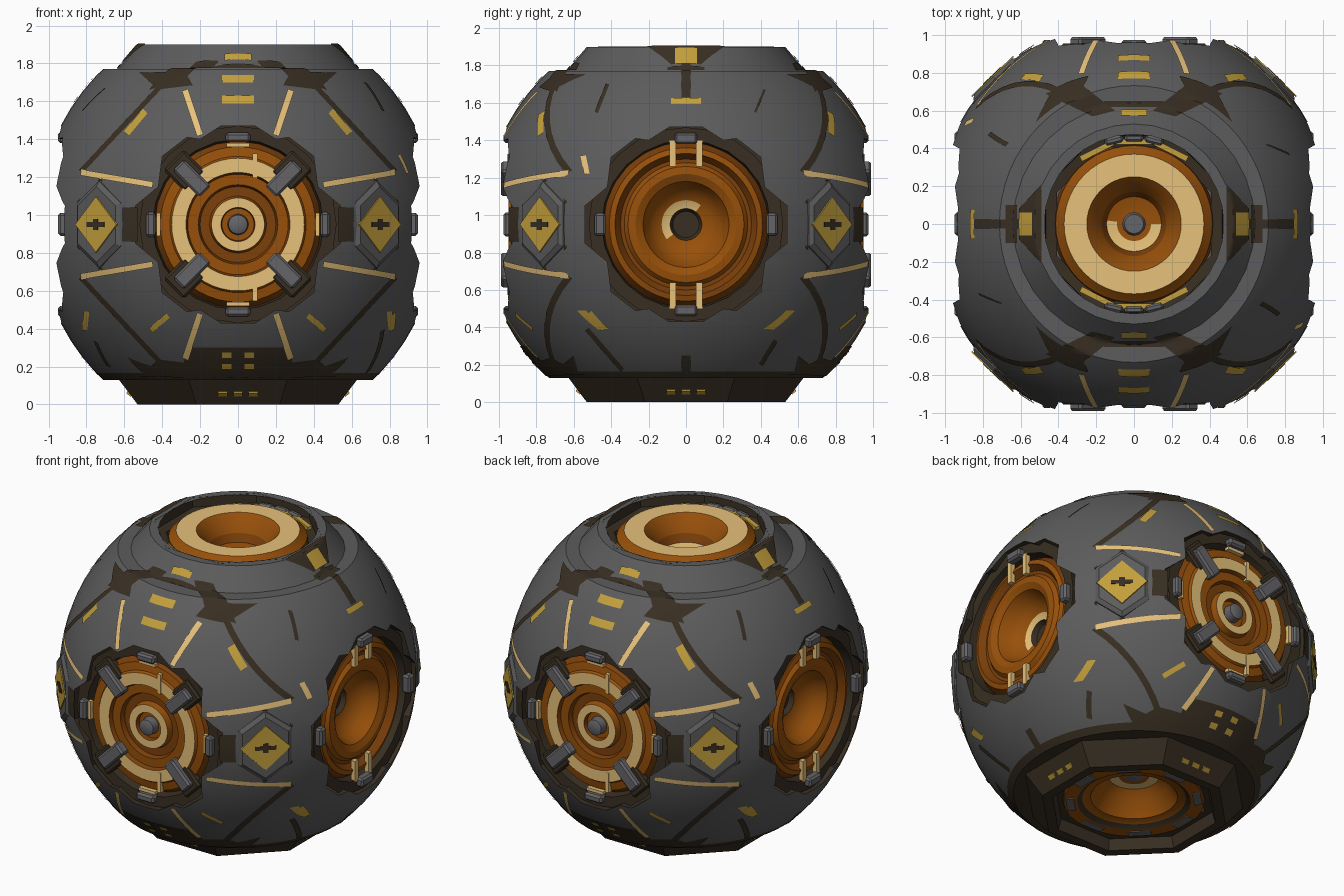
import bpy, bmesh, math
from math import sin, cos, pi, sqrt, radians
from mathutils import Matrix, Vector

if "Cube" in bpy.data.objects:
    bpy.data.objects.remove(bpy.data.objects["Cube"])

RADII = Vector((1.06, 1.09, 1.11))   # shell half-axes
MID = Vector((0, 0, 0.95))           # shell centre
made = []


def material(name, *rgb):
    m = bpy.data.materials.new(name)
    m.use_nodes = True
    m.diffuse_color = (*rgb, 1)
    m.node_tree.nodes["Principled BSDF"].inputs["Base Color"].default_value = (*rgb, 1)
    return m


GREY = material("shell grey", 0.107, 0.107, 0.109)
DARK = material("dark brown", 0.04, 0.028, 0.016)
ORANGE = material("burnt orange", 0.31, 0.08, 0.003)
RUST = material("deep rust", 0.2, 0.05, 0.003)
TAN = material("pale tan", 0.82, 0.55, 0.2)
GOLD = material("gold yellow", 0.55, 0.35, 0.045)
STEEL = material("steel grey", 0.13, 0.13, 0.14)


def frame(*d, out=0.0):
    """Matrix whose local z points out of the shell along d."""
    z = Vector(d).normalized()
    up = Vector((0, 1, 0)) if abs(z.z) > 0.9 else Vector((0, 0, 1))
    x = up.cross(z)
    m = Matrix((x, z.cross(x), z)).transposed().to_4x4()
    m.translation = MID + z * out
    return m


def add(name, verts, faces, mats, idx=None, m=Matrix()):
    me = bpy.data.meshes.new(name)
    me.from_pydata([m @ Vector(v) for v in verts], [], faces)
    for mat in mats:
        me.materials.append(mat)
    if idx:
        me.polygons.foreach_set("material_index", idx)
    ob = bpy.data.objects.new(name, me)
    bpy.context.collection.objects.link(ob)
    made.append(ob)
    return ob


def lathe(name, m, profile, colours, segs=48, start=0.0, sx=1.0, arc=None):
    """Turn a (radius, height) profile about local z; one colour per band.
    With arc, inner tan bands turn orange outside that span of degrees."""
    verts = [(r * cos(start + 2 * pi * i / segs) * sx, r * sin(start + 2 * pi * i / segs), h)
             for r, h in profile for i in range(segs)]
    mats = list(dict.fromkeys(colours))
    faces, idx = [], []
    for k, c in enumerate(colours):
        for i in range(segs):
            j = (i + 1) % segs
            faces.append((k * segs + i, k * segs + j, (k + 1) * segs + j, (k + 1) * segs + i))
            swap = arc and c == TAN and profile[k][0] < 0.2 and not arc[0] <= 360 * i / segs <= arc[1]
            idx.append(mats.index(ORANGE if swap else c))
    if profile[-1][0] < 0.3:              # close the outer end
        n = len(colours) * segs
        faces.append(tuple(range(n, n + segs)))
        idx.append(mats.index(colours[-1]))
    add(name, verts, faces, mats, idx, m)


def box(name, m, mat, centre, size, turn=0.0, tilt=0.0):
    bm = bmesh.new()
    bmesh.ops.create_cube(bm, size=1)
    bmesh.ops.scale(bm, vec=size, verts=bm.verts)
    if min(size) > 0.03:
        bmesh.ops.bevel(bm, geom=bm.edges[:], offset=0.012, segments=1, affect='EDGES')
    place = m @ Matrix.Rotation(turn, 4, 'Z') @ Matrix.Translation(centre) @ Matrix.Rotation(tilt, 4, 'X')
    bm.verts.index_update()
    add(name, [v.co.copy() for v in bm.verts], [[v.index for v in f.verts] for f in bm.faces], [mat], m=place)
    bm.free()


def patches(name, m, mat, quads, lift=0.006, n=7, collar=False):
    """Thin painted areas draped on the shell (and top collar), given as (u, v) quads."""
    rx, ry, rz = (abs(c.dot(RADII)) for c in m.to_3x3().col)
    verts, faces = [], []
    for q in quads:
        a, b, c, d = (Vector(p) for p in q)
        if (b - a).cross(d - a) < 0:
            b, d = d, b
        o = len(verts)
        for i in range(n + 1):
            for j in range(n + 1):
                p = a.lerp(b, i / n).lerp(d.lerp(c, i / n), j / n)
                w = rz * sqrt(max(1 - (p.x / rx) ** 2 - (p.y / ry) ** 2, 0))
                if collar:
                    w = min(w, max(0.82, 0.95 - 1.18 * (p.length - 0.53)), 0.95)
                verts.append((p.x, p.y, w + lift))
        faces += [(o + i * (n + 1) + j, o + (i + 1) * (n + 1) + j, o + (i + 1) * (n + 1) + j + 1,
                   o + i * (n + 1) + j + 1) for i in range(n) for j in range(n)]
    add(name, verts, faces, [mat], m=m)


def strip(p, q, w):
    p, q = Vector(p), Vector(q)
    s = (q - p).normalized().orthogonal() * w / 2
    return [p + s, p - s, q - s, q + s]


def mirrored(quads, sv=(1,)):
    return [[(p[0] * a, p[1] * b) for p in q] for q in quads for a in (1, -1) for b in sv]


FRONTS = [frame(0, -1, 0), frame(0, 1, 0)]
FRONT_PORTS = [frame(0, -1, 0, out=0.025), frame(0, 1, 0, out=0.025)]
SIDES = [frame(1, 0, 0), frame(-1, 0, 0)]
TOP, BOTTOM = frame(0, 0, 1), frame(0, 0, -1)

# Shell: clipped ball with six port wells
bm = bmesh.new()
bmesh.ops.create_uvsphere(bm, u_segments=64, v_segments=32, radius=1)
bmesh.ops.scale(bm, vec=RADII, verts=bm.verts)
for h in (0.82, -0.82):
    cut = bmesh.ops.bisect_plane(bm, geom=bm.verts[:] + bm.edges[:] + bm.faces[:],
                                 plane_co=(0, 0, h), plane_no=(0, 0, h), clear_outer=True)
    bmesh.ops.contextual_create(bm, geom=[e for e in cut['geom_cut'] if isinstance(e, bmesh.types.BMEdge)])
bm.verts.index_update()
shell = add("shell", [v.co.copy() for v in bm.verts], [[v.index for v in f.verts] for f in bm.faces],
            [GREY, DARK], m=Matrix.Translation(MID))
bm.free()

quarter = [(.54, .1), (.42, .2), (.4, .36), (.27, .46), (.2, .45), (.09, .52)]
notched = [(x * a, y * b) for a, b, o in ((1, 1, 1), (-1, 1, -1), (-1, -1, 1), (1, -1, -1)) for x, y in quarter[::o]]
octagon = [(.51 * cos(pi / 8 + i * pi / 4), .51 * sin(pi / 8 + i * pi / 4)) for i in range(8)]
cutters = []
for m, outline in [(f, notched) for f in FRONTS + SIDES] + [(TOP, octagon), (BOTTOM, octagon)]:
    n = len(outline)
    verts = [(x, y, h) for h in (0.6, 1.3) for x, y in outline]
    faces = [tuple(range(n))[::-1], tuple(range(n, 2 * n))]
    faces += [(i, (i + 1) % n, n + (i + 1) % n, n + i) for i in range(n)]
    c = add("port_cutter", verts, faces, [DARK], m=m)
    c.hide_render = True
    cutters.append(c)
    mod = shell.modifiers.new("port", 'BOOLEAN')
    mod.object, mod.operation, mod.solver = c, 'DIFFERENCE', 'EXACT'
deps = bpy.context.evaluated_depsgraph_get()
cut_mesh = bpy.data.meshes.new_from_object(shell.evaluated_get(deps))
shell.modifiers.clear()
shell.data = cut_mesh
cut_mesh.materials.clear()
cut_mesh.materials.append(GREY)
cut_mesh.materials.append(DARK)
for f in cut_mesh.polygons:               # well walls and the underside are dark
    out = f.center - MID
    f.material_index = int(f.normal.dot(out.normalized()) < 0.7 or f.center.z < 0.19 or
                           (out.length < 0.85 and f.normal.z < 0.9))
for c in cutters:
    made.remove(c)
    bpy.data.objects.remove(c)

# Collars above and below
lathe("top_collar", TOP, [(.64, .78), (.64, .82), (.53, .95), (.475, .95)], [GREY] * 3, 32)
lathe("top_rim", TOP, [(.51, .951), (.505, .89), (.44, .88), (.44, .7)], [DARK] * 3, 8, pi / 8)
lathe("bottom_collar", BOTTOM, [(.68, .74), (.68, .82), (.574, .95), (.51, .95), (.49, .88), (.44, .88), (.44, .7)],
      [DARK] * 6, 8, pi / 8)

# Front and back ports: stepped target discs with struts
for m in FRONT_PORTS:
    lathe("front_port_frame", m, [(.52, .91), (.45, .91), (.43, .8)], [DARK, DARK], 24)
    lathe("front_port_disc", m,
          [(.44, .85), (.41, .9), (.36, .91), (.35, .925), (.275, .925), (.265, .9), (.21, .9), (.2, .87), (.15, .87),
           (.14, .91), (.09, .91), (.085, .88), (.055, .88), (.05, .93), (.03, .94)],
          [RUST, ORANGE, ORANGE, TAN, RUST, ORANGE, RUST, RUST, ORANGE, TAN, RUST, ORANGE, STEEL, STEEL])
    for k in range(4):
        box("front_strut_base", m, DARK, (.4, 0, .9), (.16, .15, .06), pi / 4 + k * pi / 2)
        box("front_strut", m, STEEL, (.345, 0, .93), (.2, .085, .07), pi / 4 + k * pi / 2)
        box("front_stud", m, STEEL, (.46, 0, .92), (.05, .13, .06), k * pi / 2)
        box("front_stud_mark", m, TAN, (.42, 0, .91), (.02, .12, .03), k * pi / 2)
    for v in (.31, -.34):
        box("front_cross_mark", m, TAN, (.09, v, .91), (.025, .13, .036))

# Side ports: rounded ring around a deep funnel
for m in SIDES:
    lathe("side_port_frame", m, [(.52, .91), (.45, .91), (.43, .75)], [DARK, DARK], 24)
    lathe("side_port_funnel", m,
          [(.44, .84), (.41, .89), (.38, .9), (.35, .86), (.33, .86), (.31, .885), (.27, .89), (.23, .87), (.2, .8),
           (.17, .77), (.13, .74), (.085, .73), (.07, .7), (.02, .7)],
          [RUST, ORANGE, RUST, RUST, ORANGE, ORANGE, ORANGE, ORANGE, ORANGE, ORANGE, TAN, DARK, DARK],
          arc=(50, 215))
    for k in range(4):
        box("side_stud", m, STEEL, (.46, 0, .92), (.06, .12, .06), k * pi / 2)
    for u in (-.07, .07):
        for v in (-.38, .38):
            box("side_mark", m, TAN, (u, v, .9), (.035, .14, .03))

# Top and bottom ports
lathe("top_port", TOP, [(.43, .8), (.415, .9), (.38, .93), (.37, .94), (.25, .94), (.22, .91), (.17, .84), (.145, .79),
                        (.09, .78), (.06, .78), (.05, .8), (.02, .8)],
      [RUST, ORANGE, ORANGE, TAN, ORANGE, ORANGE, RUST, TAN, ORANGE, STEEL, STEEL], arc=(170, 360))
lathe("bottom_port", BOTTOM, [(.44, .84), (.42, .89), (.34, .89), (.31, .87), (.26, .86), (.2, .76), (.15, .72),
                              (.09, .72), (.06, .72), (.02, .73)],
      [RUST, ORANGE, DARK, ORANGE, ORANGE, ORANGE, TAN, ORANGE, STEEL])
for k in range(2):
    for a in (-27, 0, 27):
        box("top_arc_mark", TOP, GOLD, (.435, 0, .89), (.03, .19, .03), radians(90 + a) + k * pi)
        box("top_stud", TOP, STEEL, (.455, 0, .89), (.04, .1, .05), radians(90 + a * .5) + k * pi)
for k in range(8):
    box("bottom_stud", BOTTOM, STEEL, (.38, 0, .89), (.05, .14, .012), k * pi / 4)

# Squares on the lower collar
for m in FRONTS + SIDES:
    for u in (-.08, 0, .08):
        box("collar_square", m, GOLD, (u, -.895, .575), (.05, .03, .012), 0, radians(52))

# Paint around the top
ends = (1, -1)
patches("top_gap", TOP, DARK, mirrored([[(.1, .6), (.22, .57), (.47, .69), (.3, .755)],
        strip((0, .635), (.16, .635), .03)], ends)
        + mirrored([[(.49, -.21), (.61, -.08), (.61, .08), (.49, .21)],
                    strip((.6, 0), (.82, 0), .05), strip((.65, -.1), (.65, .1), .06)]), n=14, collar=True)
patches("top_dash", TOP, GOLD, [strip((-.07, .59 * s), (.07, .59 * s), .03) for s in ends]
        + [strip((.575 * s, -.06), (.575 * s, .06), .07) for s in ends], .009, collar=True)

# Corner hexagon plates with diamonds
for x in (.69, -.69):
    for y in (.72, -.72):
        m = frame(x, y, 0)
        lathe("hex_rim", m, [(.255, 1.0), (.247, 1.05), (.2, 1.055)], [DARK, DARK], 6, pi / 2, .8)
        lathe("hex_plate", m, [(.235, 1.03), (.23, 1.062), (.2, 1.08)], [GREY, GREY], 6, pi / 2, .8)
        lathe("diamond", m, [(.15, 1.078), (.147, 1.086)], [GOLD], 4, pi / 2, 1.03)
        box("diamond_bar", m, DARK, (0, 0, 1.086), (.13, .025, .006))
        box("diamond_post", m, DARK, (0, 0, 1.086), (.035, .06, .007))

# Front and back panel paint
for m in FRONTS:
    patches("panel_gap", m, DARK, mirrored([strip((.83, .28), (.4, .74), .026)], ends)
            + mirrored([[(.24, v), (.42, .97 * v), (.52, 1.09 * v), (.28, 1.1 * v)] for v in (.735, -.735)]))
    patches("port_connector", m, DARK, mirrored([[(.53, -.09), (.61, -.09), (.61, .09), (.53, .09)]]))
    patches("lower_panel", m, DARK, [[(-.27, -.65), (.27, -.65), (.3, -.81), (-.3, -.81)]])
    patches("panel_stripe", m, TAN, mirrored([strip((.2, .47), (.28, .71), .034),
            strip((.45, .21), (.83, .275), .032)], ends), .009)
    patches("panel_dash", m, GOLD, mirrored([strip((.59, .48), (.49, .6), .035),
            strip((.46, -.56), (.37, -.48), .03), strip((.81, -.56), (.8, -.46), .03)])
            + [strip((-.085, v), (.085, v), .04) for v in (.66, .77)])
    patches("lower_square", m, GOLD, [strip((u - .025, v), (u + .025, v), .028)
            for u in (-.06, .06) for v in (-.69, -.75)], .01, 2)

# Side panel paint
for m in SIDES:
    patches("side_gap", m, DARK, [strip((-.42, .75), (-.48, .6), .02), strip((.42, .72), (.37, .6), .012),
            strip((-.53, -.56), (-.34, -.78), .025), strip((.48, -.62), (.4, -.75), .025),
            strip((0, .68), (0, .8), .05), strip((0, -.7), (0, -.8), .05)])
    patches("side_corner", m, DARK, mirrored([[(.58, -.78), (.6, -.7), (.66, -.75), (.62, -.81)]]))
    patches("side_dash", m, GOLD, [strip((-.08, .66), (.08, .66), .03), strip((-.52, -.47), (-.44, -.56), .03)])
    patches("side_fleck", m, TAN, [strip((-.55, .37), (-.53, .27), .03)])

# Shading
bpy.ops.object.select_all(action='DESELECT')
for ob in made:
    ob.select_set(True)
bpy.context.view_layer.objects.active = shell
bpy.ops.object.shade_smooth_by_angle(angle=radians(28))
